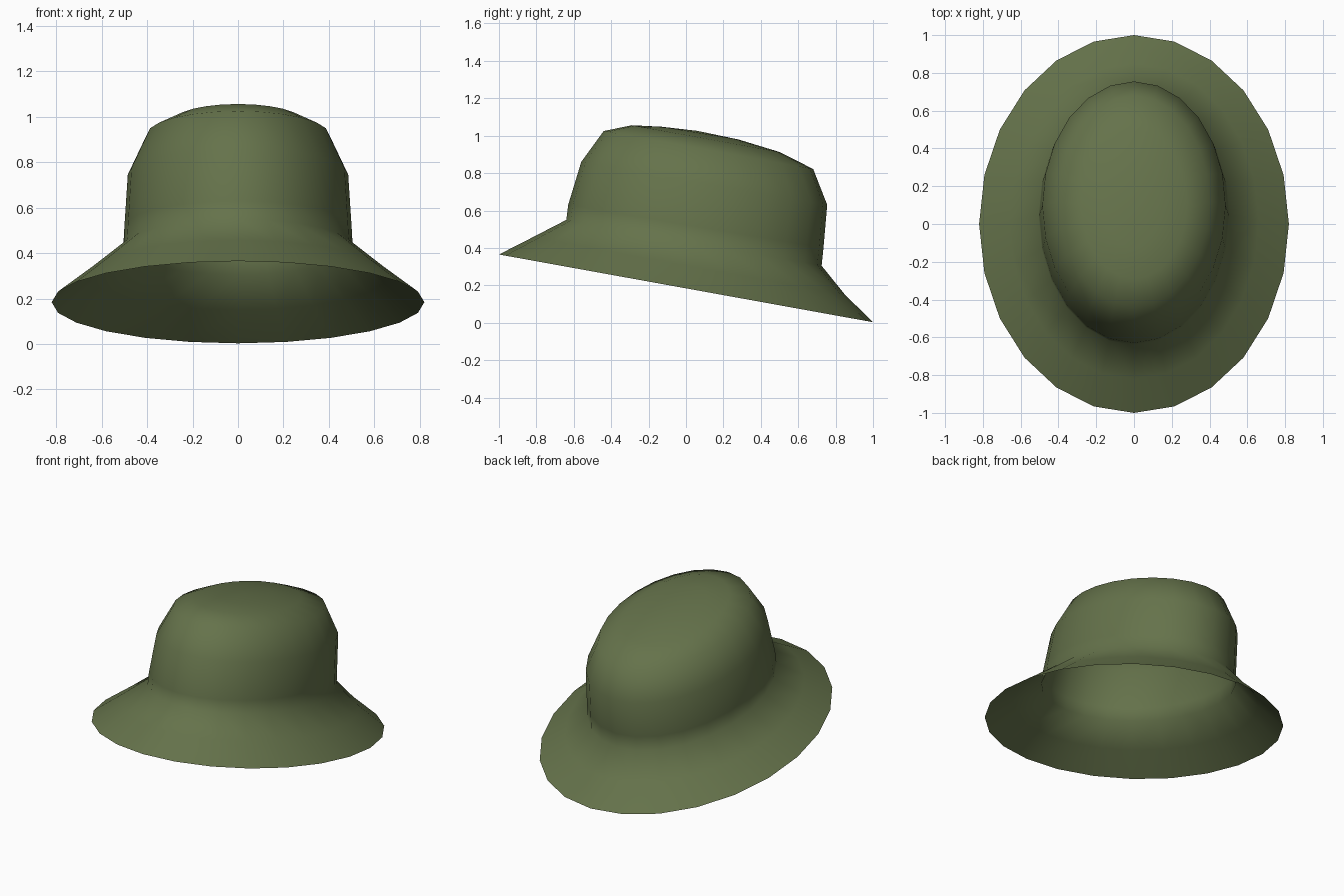
import bpy, bmesh, math

if "Cube" in bpy.data.objects:
    bpy.data.objects.remove(bpy.data.objects["Cube"])

SEG = 24

# tilted oval rings: half width, front y, front z, back y, back z
RINGS = [
    (0.82, -1.00, 0.365, 1.00, 0.003),   # brim edge
    (0.66, -0.82, 0.457, 0.85, 0.150),   # brim middle
    (0.505, -0.64, 0.550, 0.725, 0.305), # crown base
    (0.50, -0.63, 0.630, 0.735, 0.400),
    (0.485, -0.56, 0.860, 0.755, 0.630),
    (0.40, -0.44, 1.025, 0.68, 0.822),   # crown shoulder
    (0.28, -0.29, 1.056, 0.50, 0.913),
    (0.14, -0.13, 1.048, 0.28, 0.980),
]


def ring(bm, half, yf, zf, yb, zb):
    verts = []
    for i in range(SEG):
        a = 2 * math.pi * i / SEG
        t = (1 + math.cos(a)) / 2
        verts.append(bm.verts.new((half * math.sin(a), yf + (yb - yf) * t, zf + (zb - zf) * t)))
    return verts


# hat: one open cloth shell lofted from brim to crown
bm = bmesh.new()
loops = [ring(bm, *r) for r in RINGS]
for lo, hi in zip(loops, loops[1:]):
    for i in range(SEG):
        j = (i + 1) % SEG
        bm.faces.new((lo[i], hi[i], hi[j], lo[j]))

# crown top
tip = bm.verts.new((0, 0.06, 1.026))
for i in range(SEG):
    bm.faces.new((loops[-1][i], tip, loops[-1][(i + 1) % SEG]))
bmesh.ops.recalc_face_normals(bm, faces=bm.faces)
if tip.normal.z < 0 or sum(f.normal.z for f in tip.link_faces) < 0:
    bmesh.ops.reverse_faces(bm, faces=bm.faces)
for f in bm.faces:
    f.smooth = True

mesh = bpy.data.meshes.new("bucket_hat")
bm.to_mesh(mesh)
bm.free()
hat = bpy.data.objects.new("bucket_hat", mesh)
bpy.context.collection.objects.link(hat)

# olive cloth
mat = bpy.data.materials.new("olive_cloth")
mat.diffuse_color = (0.13, 0.17, 0.07, 1)
mat.use_nodes = True
mat.node_tree.nodes["Principled BSDF"].inputs["Base Color"].default_value = mat.diffuse_color
mesh.materials.append(mat)
